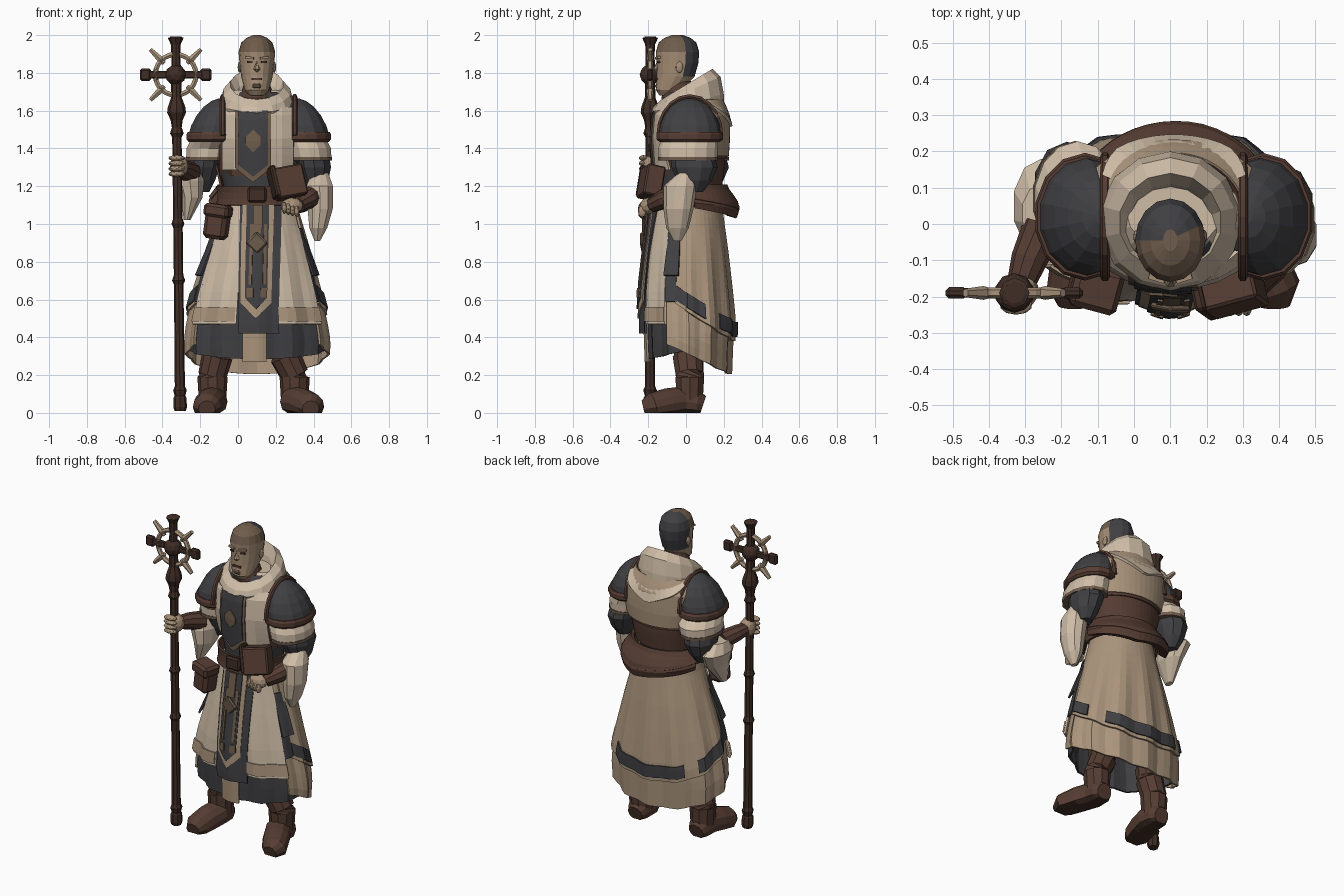
import bpy
import bmesh
from math import sin, cos, asin, pi, radians
from mathutils import Vector

if "Cube" in bpy.data.objects:
    bpy.data.objects.remove(bpy.data.objects["Cube"])


def material(name, *srgb):
    colour = [(c / 255) ** 2.2 for c in srgb] + [1]
    m = bpy.data.materials.new(name)
    m.use_nodes = True
    m.diffuse_color = colour
    m.node_tree.nodes["Principled BSDF"].inputs["Base Color"].default_value = colour
    return m


CREAM = material("cream cloth", 205, 187, 165)
TAN = material("tan cloth", 170, 148, 124)
CHARCOAL = material("charcoal cloth", 66, 66, 69)
BROWN = material("brown leather", 86, 63, 54)
DARK = material("dark wood", 66, 49, 42)
SKIN = material("skin", 165, 142, 118)
HAIR = material("brown hair", 112, 94, 78)


def finish(name, bm, mats, rule=None):
    mesh = bpy.data.meshes.new(name)
    bm.to_mesh(mesh)
    bm.free()
    obj = bpy.data.objects.new(name, mesh)
    bpy.context.collection.objects.link(obj)
    for m in mats if isinstance(mats, tuple) else (mats,):
        mesh.materials.append(m)
    if rule:
        for poly in mesh.polygons:
            poly.material_index = rule(poly.center)
    return obj


def skin_rings(name, rings, mats, wrap=True, cap=True, rule=None):
    """Stitch rows of points into a surface."""
    bm = bmesh.new()
    rows = [[bm.verts.new(p) for p in ring] for ring in rings]
    count = len(rows[0])
    for a, b in zip(rows, rows[1:]):
        for j in range(count if wrap else count - 1):
            k = (j + 1) % count
            bm.faces.new((a[j], b[j], b[k], a[k]))
    if cap:
        bm.faces.new(rows[0])
        bm.faces.new(rows[-1])
        bmesh.ops.recalc_face_normals(bm, faces=bm.faces)
    return finish(name, bm, mats, rule)


def loft(name, rings, mats, n=16, rule=None):
    """Horizontal ellipses: z, centre x, centre y, radius x, radius y, forward tilt."""
    rows = []
    for z, cx, cy, rx, ry, tilt in rings:
        angles = [2 * pi * j / n for j in range(n)]
        rows.append([(cx + rx * sin(a), cy - ry * cos(a), z - tilt * ry * cos(a)) for a in angles])
    return skin_rings(name, rows, mats, rule=rule)


def tube(name, path, mats, n=10, floor=None, rule=None):
    """Round limb along a path of x, y, z, radius."""
    pts = [Vector(p[:3]) for p in path]
    rows = []
    for i, p in enumerate(pts):
        along = pts[min(i + 1, len(pts) - 1)] - pts[max(i - 1, 0)]
        turn = along.to_track_quat('Z', 'Y')
        ring = [p + turn @ Vector((cos(t), sin(t), 0)) * path[i][3]
                for t in (2 * pi * j / n for j in range(n))]
        if floor is not None:
            for v in ring:
                v.z = max(v.z, floor)
        rows.append(ring)
    return skin_rings(name, rows, mats, rule=rule)


def box(name, loc, size, mat, turn=(0, 0, 0), bevel=.0):
    bm = bmesh.new()
    bmesh.ops.create_cube(bm, size=1)
    bmesh.ops.scale(bm, vec=size, verts=bm.verts)
    obj = finish(name, bm, mat)
    obj.location = loc
    obj.rotation_euler = [radians(t) for t in turn]
    if bevel:
        obj.modifiers.new("soft edges", 'BEVEL').width = bevel


def ball(name, loc, size, mat):
    bm = bmesh.new()
    bmesh.ops.create_icosphere(bm, subdivisions=2, radius=1)
    bmesh.ops.scale(bm, vec=size, verts=bm.verts)
    finish(name, bm, mat).location = loc


# Body profile that all garments follow: z, centre x, centre y, radius x, radius y
ROBE = [(.2, .1, .015, .365, .215), (.38, .102, .015, .375, .222), (.48, .1, .015, .36, .225),
        (.65, .1, .01, .318, .215), (.85, .105, .01, .262, .195), (1.05, .11, .01, .2, .17),
        (1.15, .11, .01, .175, .155), (1.3, .11, .015, .21, .17), (1.45, .11, .015, .25, .18),
        (1.58, .11, .02, .24, .175), (1.7, .11, .02, .12, .12)]


def robe(z):
    z = min(max(z, ROBE[0][0]), ROBE[-1][0])
    for low, high in zip(ROBE, ROBE[1:]):
        if z <= high[0]:
            t = (z - low[0]) / (high[0] - low[0])
            return [a + (b - a) * t for a, b in zip(low, high)][1:]


def value(f, u):
    return f(u) if callable(f) else f


def sheet(name, u0, u1, top, bottom, out, mat, across=False, thick=.012):
    """Cloth over the body; u is an angle from the front, or a sideways distance if across."""
    full = u1 - u0 >= 360
    cols = 6 if across else max(4, round((u1 - u0) / 7.5))
    us = [u0 + (u1 - u0) * j / cols for j in range(cols if full else cols + 1)]
    steps = 2 + int(abs(value(top, u0) - value(bottom, u0)) / .05)
    rows = []
    for i in range(steps + 1):
        row = []
        for u in us:
            z = value(top, u) + (value(bottom, u) - value(top, u)) * i / steps
            cx, cy, rx, ry = robe(z)
            grow = value(out, i / steps)
            a = asin(max(-1, min(1, u / (rx + grow)))) if across else radians(u)
            grow += .01 * cos(12 * a) * min(1, max(0, 1.05 - z) * 2)
            row.append((cx + (rx + grow) * sin(a), cy - (ry + grow) * cos(a), z))
        rows.append(row)
    obj = skin_rings(name, rows, mat, wrap=full, cap=False)
    mod = obj.modifiers.new("cloth thickness", 'SOLIDIFY')
    mod.thickness = thick
    mod.offset = -1


def lower_hem(a):
    return .31 + .105 * cos(radians(a))


def coat_hem(a):
    return .38 + .153 * (1 + cos(radians(a)))


# Torso and skirts
sheet("torso", 0, 360, 1.7, 1.05, 0, CHARCOAL)
sheet("underskirt", -105, 105, 1.1, lambda a: .285 + .05 * (1 - cos(radians(a))), -.01, CHARCOAL)
sheet("lower_back_skirt", 60, 300, 1.1, lower_hem, .004, TAN)
sheet("back_coat", 72, 288, 1.14, coat_hem, .018, TAN)
for a0, a1 in ((74, 112), (134, 218), (233, 286)):
    sheet("back_coat_band", a0, a1, lambda a: coat_hem(a) + .1, lambda a: coat_hem(a) + .022,
          .026, CHARCOAL, thick=.009)
for side, s in (("left", 1), ("right", -1)):
    def span(a, b):
        return (a, b) if s > 0 else (-b, -a)
    sheet(side + "_front_panel", *span(17, 60), 1.12, .47, .024, CREAM)
    sheet(side + "_panel_hem", *span(18, 60), .56, .485, .032, TAN, thick=.009)
    sheet(side + "_long_flap", *span(58, 74), .98, .59, .022, CHARCOAL)
    sheet(side + "_short_flap", *span(60, 78), .92, .73, lambda v: .022 + .025 * v, CHARCOAL)

# Front tabard
sheet("tabard_underlayer", -.08, .05, .55, .27, .006, TAN, True)
sheet("tabard", -.1, .12, 1.12, .42, .03, CHARCOAL, True)
sheet("tabard_border", -.09, .08, 1.1, lambda u: .5 + abs(u + .005), .037, TAN, True, .009)
sheet("tabard_inlay", -.065, .055, 1.1, lambda u: .55 + abs(u + .005), .044, CHARCOAL, True, .009)
for u in (-.045, .03):
    sheet("tabard_stripe", u, u + .016, 1.0, .68, .05, HAIR, True, .008)
    sheet("tabard_mark", u - .01, u + .025, .66, .61, .05, HAIR, True, .008)
box("pendant", (.1, -.23, .9), (.085, .02, .085), HAIR, (8, 45, 0), .008)
sheet("pendant_strap", -.03, .02, 1.1, .95, .052, HAIR, True)

# Chest panels
sheet("chest_trim", -.21, .2, 1.62, 1.255, .008, BROWN, True)
sheet("chest_cloth", -.195, .185, 1.62, 1.285, .017, CREAM, True)
sheet("chest_centre_border", -.125, .065, 1.6, lambda u: 1.22 + .8 * abs(u + .03), .024, HAIR, True, .009)
sheet("chest_centre", -.11, .05, 1.6, lambda u: 1.25 + .8 * abs(u + .03), .031, CHARCOAL, True, .009)
sheet("chest_ornament", -.07, .01, lambda u: 1.5 - abs(u + .03), lambda u: 1.38 + abs(u + .03),
      .038, HAIR, True, .008)

# Shoulders and back of the upper body
loft("shoulder_yoke", [(1.48, .11, .02, .205, .165, 0), (1.61, .11, .02, .202, .148, 0),
                       (1.67, .11, .03, .185, .13, 0), (1.71, .11, .03, .13, .1, 0)], CREAM)
sheet("back_wrap", 95, 265, 1.38, 1.2, .02, BROWN)
sheet("mantle_trim", 108, 252, 1.66, 1.345, .03, BROWN)
sheet("back_mantle", 114, 246, 1.66, 1.36, .038, TAN)
sheet("hood_drape", 125, 235, 1.66, lambda a: 1.51 + .0022 * abs(a - 180),
      lambda v: .022 + .03 * v, CREAM, thick=.03)

# Belt, bags and book
sheet("belt", 0, 360, 1.2, 1.1, .04, BROWN)
box("belt_buckle", (.1, -.19, 1.155), (.1, .03, .08), DARK, bevel=.01)


def bag_bottom(a):
    return 1.03 + .0008 * abs(a - 165)


sheet("back_bag", 98, 246, 1.2, bag_bottom, lambda v: .045 + .065 * sin(pi * v * .75), BROWN, thick=.05)
sheet("back_bag_flap", 96, 248, 1.21, lambda a: bag_bottom(a) + .05, lambda v: .045 + .065 * v,
      BROWN, thick=.02)
box("hip_pouch", (-.11, -.17, 1.01), (.12, .11, .18), BROWN, (0, 8, -15), .02)
box("hip_pouch_flap", (-.105, -.18, 1.07), (.135, .12, .07), BROWN, (0, 8, -15), .015)
box("book_cover", (.27, -.185, 1.22), (.16, .1, .165), BROWN, (-12, -10, 15), .008)
box("book_spine", (.19, -.2, 1.22), (.03, .11, .17), DARK, (-12, -10, 15), .008)

# Hood and neck
loft("scarf", [(1.57, .1, -.01, .1, .1, 0), (1.68, .1, -.04, .09, .09, .1),
               (1.75, .1, -.04, .065, .065, .1)], BROWN, 12)
loft("hood", [(1.6, .1, 0, .1, .09, .4), (1.69, .1, .0, .115, .11, .55), (1.74, .1, .005, .142, .135, .6),
              (1.7, .1, .005, .18, .178, .45), (1.64, .1, .008, .198, .192, .25),
              (1.57, .1, .02, .19, .185, .05)], CREAM, 14)


# Head
def head_colour(c):
    if c.z > 1.78 and c.y > -.03 + .4 * (c.x - .1):
        return 1
    return 2 if c.z > 1.92 else 0


loft("head", [(1.68, .1, -.1, .04, .04, 0), (1.71, .1, -.09, .065, .07, 0), (1.78, .1, -.055, .083, .1, 0),
              (1.85, .1, -.045, .092, .11, 0), (1.91, .1, -.045, .097, .115, 0),
              (1.96, .1, -.045, .083, .1, 0), (1.985, .1, -.045, .055, .07, 0),
              (2, .1, -.045, .02, .03, 0)], (SKIN, CHARCOAL, HAIR), 16, head_colour)
tube("nose", [(.1, -.15, 1.87, .008), (.1, -.157, 1.82, .018), (.1, -.15, 1.81, .01)], SKIN, 6)
box("mouth", (.1, -.154, 1.768), (.055, .012, .012), BROWN)
box("chin_beard", (.1, -.148, 1.73), (.05, .03, .03), HAIR, bevel=.01)
for s in (-1, 1):
    box("eye", (.1 + s * .037, -.147, 1.858), (.03, .01, .01), DARK, (0, 0, s * 18))
    box("brow", (.1 + s * .038, -.15, 1.88), (.045, .016, .012), SKIN, (0, s * -6, s * 18))
    ball("ear", (.1 + s * .092, -.035, 1.83), (.01, .02, .03), SKIN)

# Shoulder armour and sleeves, mirrored about the body centre
for side, s, back in (("left", 1, 0), ("right", -1, .06)):
    x = .11 + s * .245
    loft(side + "_pauldron", [(1.46 + .205 * sin(t), x - s * .045 * sin(t), .02, .135 * cos(t), .165 * cos(t), 0)
                              for t in (0, .3, .6, .9, 1.2, 1.45)], CHARCOAL, 14)
    loft(side + "_pauldron_rim", [(1.487, x, .02, .134, .168, 0), (1.475, x, .02, .14, .176, 0),
                                  (1.448, x, .02, .14, .176, 0), (1.435, x, .02, .13, .16, 0)], BROWN, 14)
    tube(side + "_pauldron_edge", [(x - s * .055, .02 - .165 * cos(t), 1.47 + .205 * sin(t), .014)
                                   for t in (pi * k / 10 for k in range(11))], BROWN, 6)
    loft(side + "_cuff", [(1.45, x, .02, .115, .15, 0), (1.4, x + s * .02, .01 + back, .12, .158, 0),
                          (1.34, x + s * .028, .01 + back, .115, .155, 0)], CREAM, 14)
    loft(side + "_cuff_trim", [(1.355, x + s * .027, .01 + back, .119, .159, 0),
                               (1.335, x + s * .028, .01 + back, .117, .157, 0)], HAIR, 14)
    loft(side + "_elbow_sleeve", [(1.4, x + s * .035, .03 + back, .09, .11, 0),
                                  (1.3, x + s * .05, .045 + back, .092, .122, 0),
                                  (1.23, x + s * .055, .045 + back, .072, .092, 0),
                                  (1.17, x + s * .055, .04 + back, .04, .05, 0)], CHARCOAL, 10)

# Left arm holding the book
loft("left_hanging_sleeve", [(1.27, .435, .0, .045, .04, 0), (1.2, .432, -.03, .075, .09, 0),
                             (1.08, .435, -.04, .07, .08, 0), (.98, .425, -.045, .05, .06, 0),
                             (.91, .42, -.045, .015, .02, 0)], CREAM, 10)
tube("left_bracer", [(.41, -.03, 1.16, .058), (.37, -.12, 1.13, .052), (.32, -.18, 1.1, .04)], BROWN)
ball("left_hand", (.285, -.2, 1.095), (.06, .045, .045), SKIN)
for k in range(4):
    ball("left_finger", (.245 + k * .022, -.232, 1.085 - k * .006), (.014, .022, .032), SKIN)

# Right arm gripping the staff
loft("right_hanging_sleeve", [(1.29, -.255, .03, .055, .08, 0), (1.23, -.255, .05, .08, .13, 0),
                              (1.14, -.245, .03, .06, .1, 0), (1.02, -.27, 0, .018, .03, 0)], CREAM, 10)
tube("right_bracer", [(-.25, -.01, 1.27, .058), (-.29, -.1, 1.29, .05), (-.31, -.16, 1.3, .04)], BROWN)
ball("right_hand", (-.312, -.185, 1.305), (.05, .05, .06), SKIN)
for k in range(4):
    ball("right_finger", (-.325, -.225, 1.265 + k * .028), (.045, .025, .016), SKIN)

# Legs and boots
for side, hip, ankle, toe in (("left", .25, .3, .385), ("right", -.11, -.135, -.165)):
    tube(side + "_trouser", [(hip, .01, .7, .08), (hip, .01, .32, .075)], CHARCOAL)
    tube(side + "_boot_shaft", [(hip, .01, .37, .085), (hip, .01, .31, .078), (hip, .01, .3, .082),
                                (ankle, .02, .2, .076), (ankle, .02, .19, .08), (ankle, .02, .06, .072)], BROWN)
    tube(side + "_boot_foot", [(ankle, .09, .04, .05), (ankle, .06, .05, .07), (ankle, -.02, .06, .08),
                               ((ankle + toe) / 2, -.1, .05, .08), (toe, -.18, .03, .075),
                               (toe, -.225, .02, .045)], (BROWN, DARK), 12, 0,
         lambda c: int(c.z < .02))

# Staff: height and radius of each turned section
TURNING = [(.01, .03), (.03, .036), (.08, .034), (.09, .028), (.12, .036), (.14, .027), (.68, .025),
           (.7, .035), (.73, .025), (.98, .025), (1.0, .034), (1.03, .025), (1.46, .025), (1.48, .036),
           (1.51, .026), (1.55, .032), (1.59, .05), (1.62, .046), (1.67, .028), (1.9, .024),
           (1.95, .026), (1.985, .042), (1.992, .03)]
tube("staff", [(-.306 - .012 * z, -.19, z, r) for z, r in TURNING], DARK, 8)
HUB = Vector((-.33, -.19, 1.79))
ball("staff_hub", HUB, (.055, .055, .055), DARK)
box("staff_crossbar", HUB, (.34, .026, .04), DARK, bevel=.006)
for s in (-1, 1):
    box("crossbar_end", HUB + Vector((s * .16, 0, 0)), (.06, .032, .066), DARK, bevel=.01)
tube("staff_ring", [(HUB.x + .108 * cos(t), HUB.y, HUB.z + .108 * sin(t), .015)
                    for t in (pi * k / 12 for k in range(25))], TAN, 6)
for k in range(4):
    t = pi / 4 + k * pi / 2
    tube("staff_spike", [(HUB.x + d * cos(t), HUB.y, HUB.z + d * sin(t), r)
                         for d, r in ((.085, .012), (.12, .019), (.19, .012))], TAN, 6)
